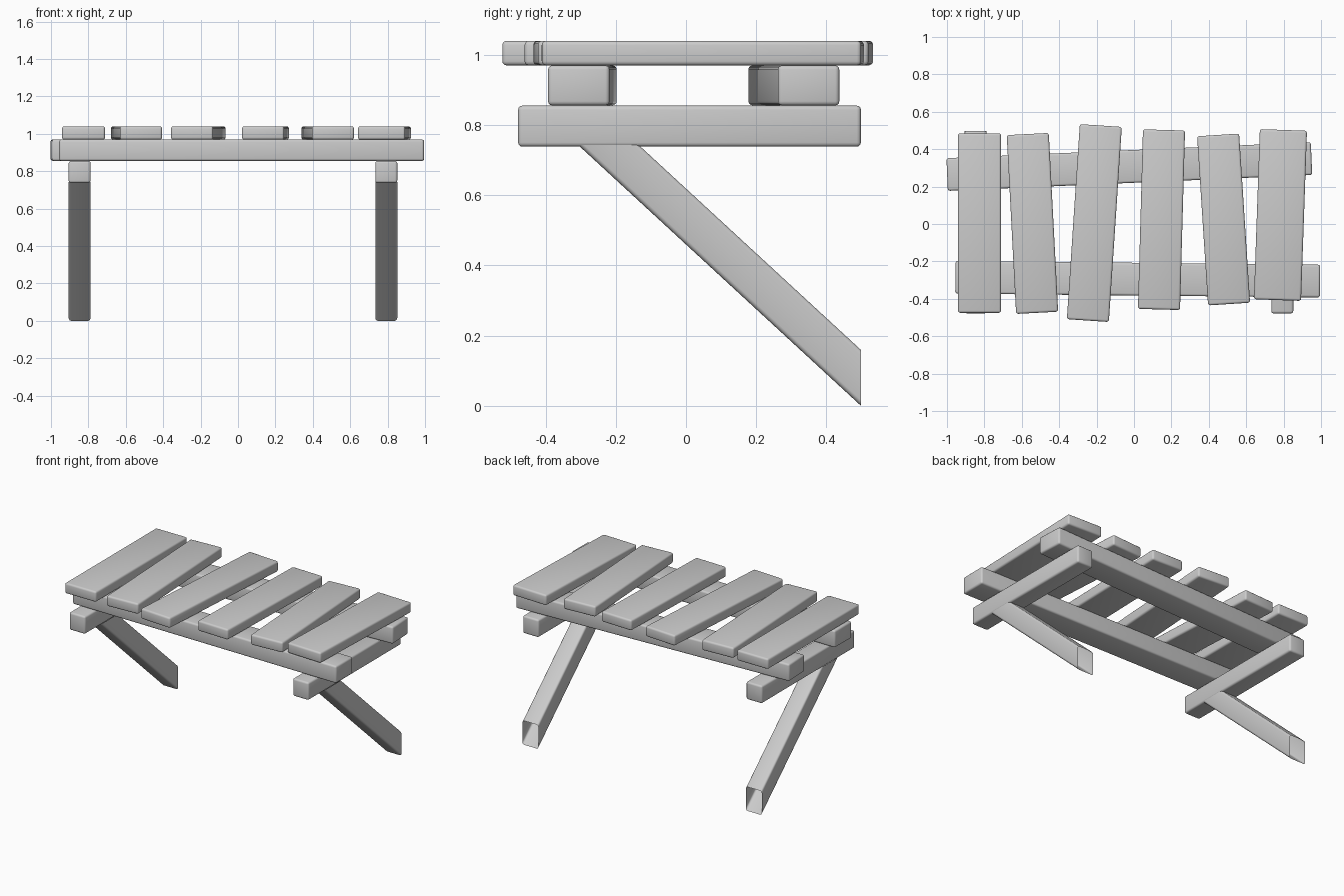
import bpy, bmesh
from math import radians, atan2
from mathutils import Matrix, Vector

if "Cube" in bpy.data.objects:
    bpy.data.objects.remove(bpy.data.objects["Cube"])


def board(name, size, loc, rot=(0, 0, 0), cuts=(), bevel=0.012):
    """Rounded timber; cuts are (point, normal) planes removing the outer side, left open."""
    bm = bmesh.new()
    bmesh.ops.create_cube(bm, size=1)
    bmesh.ops.scale(bm, vec=size, verts=bm.verts)
    bmesh.ops.bevel(bm, geom=bm.edges[:], offset=bevel, segments=3,
                    profile=0.5, affect='EDGES')
    turn = Matrix.Rotation(rot[2], 4, 'Z') @ Matrix.Rotation(rot[0], 4, 'X')
    bmesh.ops.transform(bm, matrix=Matrix.Translation(loc) @ turn, verts=bm.verts)
    for co, no in cuts:
        bmesh.ops.bisect_plane(bm, geom=bm.verts[:] + bm.edges[:] + bm.faces[:],
                               plane_co=co, plane_no=no, clear_outer=True)
    mesh = bpy.data.meshes.new(name)
    bm.to_mesh(mesh)
    bm.free()
    ob = bpy.data.objects.new(name, mesh)
    bpy.context.collection.objects.link(ob)
    bpy.ops.object.select_all(action='DESELECT')
    ob.select_set(True)
    bpy.context.view_layer.objects.active = ob
    bpy.ops.object.shade_smooth_by_angle(angle=radians(35))
    return ob


# Top planks: x, y, width, length, angle
planks = [
    (-0.826, 0.005, 0.230, 0.960, 0),
    (-0.543, 0.003, 0.225, 0.957, 3),
    (-0.212, 0.005, 0.225, 1.045, -3.8),
    (0.147, 0.023, 0.225, 0.960, -1.6),
    (0.479, 0.024, 0.225, 0.906, 3.7),
    (0.783, 0.048, 0.252, 0.910, -2),
]
for i, (x, y, w, l, a) in enumerate(planks):
    board(f"plank_{i + 1}", (w, l, 0.07), (x, y, 1.004), (0, 0, radians(a)))

# Long beams under the planks
board("front_beam", (1.95, 0.175, 0.114), (0.02, -0.295, 0.912), (0, 0, radians(-0.6)))
board("back_beam", (1.95, 0.175, 0.114), (-0.025, 0.307, 0.912), (0, 0, radians(2.5)))

# Cross supports with slanted legs, trimmed at the wall side and under the support
slope = atan2(-0.733, 0.795)
along = Vector((0, 0.795, -0.733)).normalized()
across = Vector((0, 0.733, 0.795)).normalized()
for side, x in (("left", -0.847), ("right", 0.793)):
    board(f"{side}_support", (0.117, 0.976, 0.117), (x, 0.01, 0.796))
    centre = Vector((x, 0.498, 0.0)) - along * 0.54 + across * 0.0585
    board(f"{side}_leg", (0.117, 1.5, 0.117), centre, (slope, 0, 0),
          cuts=[((0, 0.498, 0), (0, 1, 0)), ((0, 0, 0.742), (0, 0, 1))])
